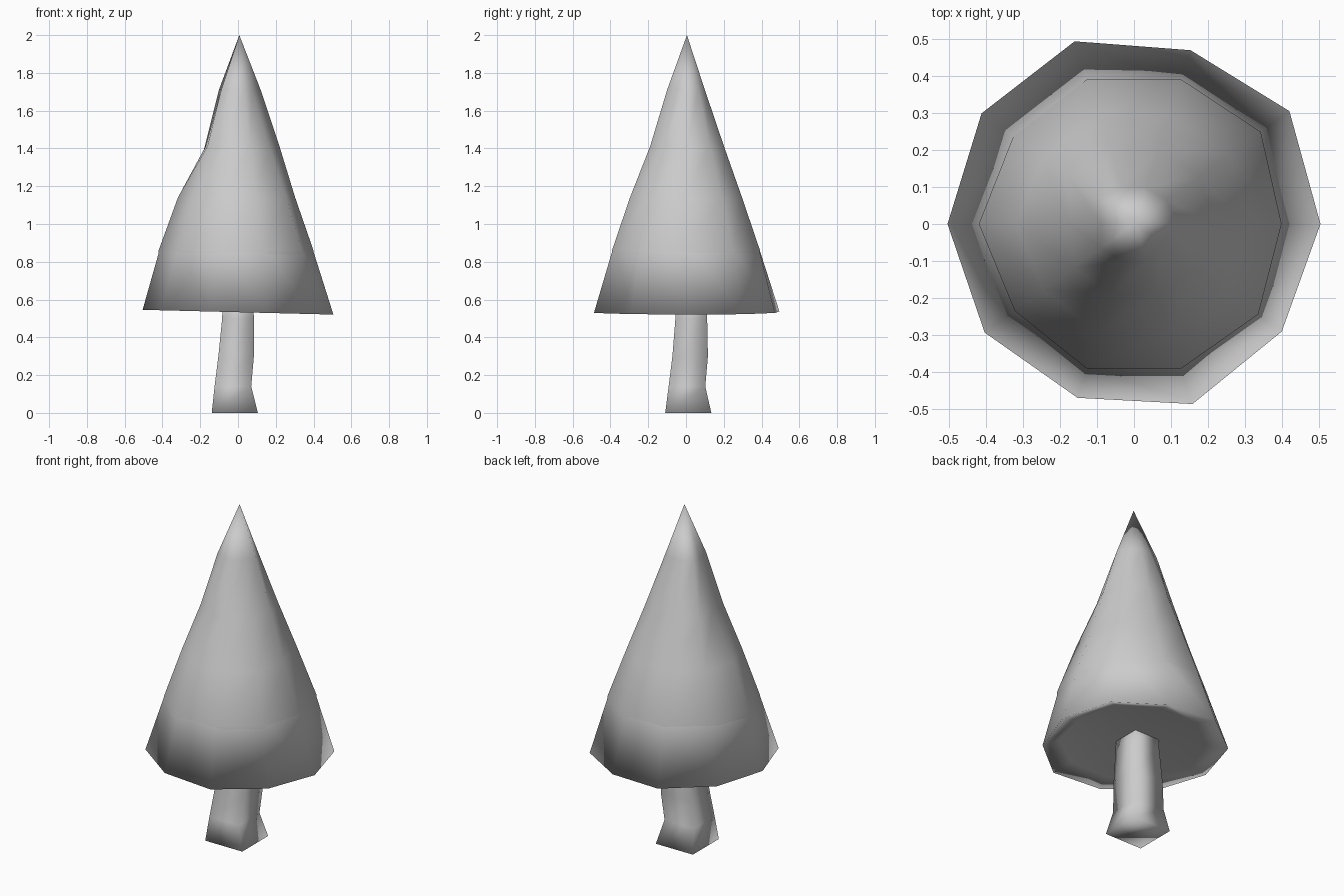
import bpy, bmesh, math

cube = bpy.data.objects.get("Cube")
if cube:
    bpy.data.objects.remove(cube, do_unlink=True)

grey = bpy.data.materials.new("light grey")
grey.use_nodes = True
COLOUR = (0.6, 0.6, 0.6, 1)
grey.diffuse_color = COLOUR
grey.node_tree.nodes["Principled BSDF"].inputs["Base Color"].default_value = COLOUR


def ring(sides, radius, z, cx=0, cy=0, turn=0, wobble=(1,), tilt=0):
    """Points of a slightly uneven polygon around (cx, cy)."""
    points = []
    for i in range(sides):
        a = math.radians(turn) + math.tau * i / sides
        r = radius * wobble[i % len(wobble)]
        x, y = cx + r * math.cos(a), cy + r * math.sin(a)
        points.append((x, y, z + tilt * x))
    return points


def loft(name, rings, start_tip=None, end_tip=None, cap=False):
    """Skin the rings in order and close the ends with tips or flat caps."""
    bm = bmesh.new()
    loops = [[bm.verts.new(p) for p in pts] for pts in rings]
    n = len(loops[0])
    for low, high in zip(loops, loops[1:]):
        for i in range(n):
            j = (i + 1) % n
            bm.faces.new((low[i], low[j], high[j], high[i]))
    for tip, loop in ((start_tip, loops[0]), (end_tip, loops[-1])):
        if tip:
            v = bm.verts.new(tip)
            for i in range(n):
                bm.faces.new((loop[i], loop[(i + 1) % n], v))
        elif cap:
            bm.faces.new(loop)
    bmesh.ops.recalc_face_normals(bm, faces=bm.faces)
    mesh = bpy.data.meshes.new(name)
    bm.to_mesh(mesh)
    bm.free()
    mesh.materials.append(grey)
    mesh.shade_smooth()
    obj = bpy.data.objects.new(name, mesh)
    bpy.context.collection.objects.link(obj)
    return obj


# Trunk: a bent square post, flared at the foot
foot = [(0, .122, -.017, .012), (.14, .097, -.027, .005), (.3, .094, -.01, .022),
        (.5, .084, 0, .028), (.62, .08, 0, .028)]
loft("trunk", [ring(4, half * math.sqrt(2), z, x, y, 45) for z, half, x, y in foot], cap=True)

# Crown: tall uneven cone whose lower end tucks inside the skirt
hem = (.97, 1.03, 1, 1, .98, 1.02, .97, 1, 1, 1.01)
bent = (1.1, 1.09, 1.06, 1.06, 1.09, .86, 1, 1, 1, 1.02)
tip = (1.2, 1.1, 1.05, 1.05, 1.25, .9, 1.1, 1.05, 1.05, .9)
crown = [(.57, .4, hem), (.86, .412, hem), (1.14, .312, hem), (1.41, .2, bent), (1.71, .1, tip)]
loft("foliage_crown", [ring(10, r, z, wobble=w) for z, r, w in crown],
     start_tip=(0, 0, .6), end_tip=(.007, .005, 2))

# Skirt: flared lowest foliage with a shallow hollow underside
rim = (1, 1.03, .98, 1.03, 1.01, 1, .99, .98, 1.015, .98)
loft("foliage_skirt", [
    ring(10, .397, .9, wobble=hem),
    ring(10, .505, .533, wobble=rim, tilt=-.025),
    ring(10, .4, .56, wobble=hem),
], end_tip=(0, 0, .56))
